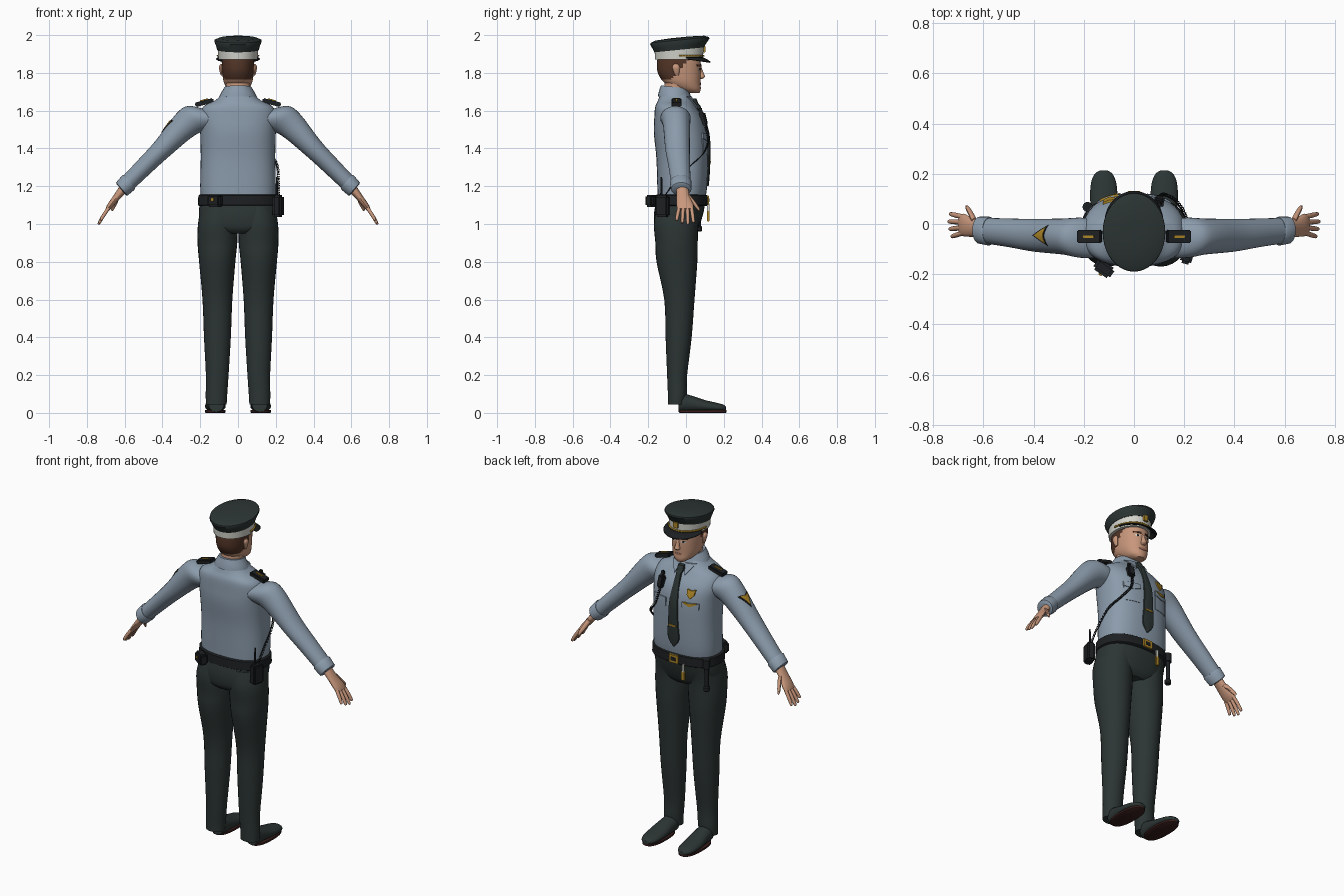
import bpy, bmesh, math
from mathutils import Vector as V, Matrix, Euler
from mathutils.bvhtree import BVHTree

if "Cube" in bpy.data.objects:
    bpy.data.objects.remove(bpy.data.objects["Cube"])

def colour(name, *rgb):
    m = bpy.data.materials.new(name)
    m.use_nodes = True
    m.diffuse_color = (*rgb, 1)
    m.node_tree.nodes["Principled BSDF"].inputs["Base Color"].default_value = (*rgb, 1)
    return m

SHIRT = colour("shirt blue grey", .26, .33, .41)
CLOTH = colour("dark green cloth", .025, .036, .034)
SKIN = colour("skin", .58, .31, .2)
HAIR = colour("brown hair", .085, .035, .02)
WHITE = colour("white band", .65, .65, .6)
GOLD = colour("gold", .42, .24, .02)
BLACK = colour("black leather", .012, .014, .016)
SOLE = colour("sole", .04, .013, .012)
LIP = colour("lips", .4, .17, .12)
X, Y, Z = V((1, 0, 0)), V((0, 1, 0)), V((0, 0, 1))

def finish(name, bm, *mats, angle=40):
    bmesh.ops.recalc_face_normals(bm, faces=bm.faces)
    me = bpy.data.meshes.new(name)
    bm.to_mesh(me)
    bm.free()
    for m in mats:
        me.materials.append(m)
    for p in me.polygons:
        p.use_smooth = True
    me.set_sharp_from_angle(angle=math.radians(angle))
    ob = bpy.data.objects.new(name, me)
    bpy.context.collection.objects.link(ob)
    return ob

def smooth_path(secs, sub):
    """Catmull-Rom interpolation of section tuples."""
    s = [V(p) for p in secs]
    s = [s[0]] + s + [s[-1]]
    out = []
    for a, b, c, d in zip(s, s[1:], s[2:], s[3:]):
        for k in range(sub):
            t = k / sub
            out.append(b + (c - a) * t / 2 + (a - b * 2.5 + c * 2 - d / 2) * t * t
                       + (b * 1.5 - c * 1.5 + (d - a) / 2) * t ** 3)
    return out + [s[-1]]

def loft(name, mat, secs, u=X, v=Y, n=24, sub=4, e=2, slope=0):
    """Skin rings given as (x, y, z, radius along u, radius along v)."""
    bm = bmesh.new()
    rings = []
    for x, y, z, ra, rb in smooth_path(secs, sub):
        ring = []
        for i in range(n):
            c, s = math.cos(i * math.tau / n), math.sin(i * math.tau / n)
            off = (u * ra * math.copysign(abs(c) ** (2 / e), c)
                   + v * rb * math.copysign(abs(s) ** (2 / e), s))
            ring.append(bm.verts.new(V((x, y, z + slope * off.y)) + off))
        rings.append(ring)
    for a, b in zip(rings, rings[1:]):
        for i in range(n):
            j = (i + 1) % n
            bm.faces.new((a[i], a[j], b[j], b[i]))
    bm.faces.new(rings[0])
    bm.faces.new(rings[-1])
    return finish(name, bm, mat)

def box(name, mat, pos, size, rot=(0, 0, 0)):
    bm = bmesh.new()
    bmesh.ops.create_cube(bm, size=1, matrix=Matrix.LocRotScale(V(pos), Euler(rot), V(size)))
    bmesh.ops.bevel(bm, geom=bm.edges[:], offset=min(size) * .2, segments=2, affect='EDGES')
    return finish(name, bm, mat)

def plate(name, mat, target, pos, outline, u=-X, v=Z, lift=.004):
    """Thin plate draped on a surface; outline is in u, v around pos."""
    src = bmesh.new()
    src.from_mesh(target.data)
    tree = BVHTree.FromBMesh(src)
    src.free()
    nrm = u.cross(v)
    pts = []
    for a, b in zip(outline, outline[1:] + outline[:1]):
        pts += [V(a).lerp(V(b), k / 4) for k in range(4)]
    bm = bmesh.new()
    def drop(p, h):
        start = V(pos) + u * p.x + v * p.y + nrm * .3
        hit = tree.ray_cast(start, -nrm)[0]
        return bm.verts.new((hit if hit else start - nrm * .3) + nrm * h)
    rings = [[drop(p * f, lift) for p in pts] for f in (.33, .67, 1)]
    rings.append([drop(p, -.003) for p in pts])
    mid, n = drop(V((0, 0)), lift), len(pts)
    for i in range(n):
        j = (i + 1) % n
        bm.faces.new((mid, rings[0][i], rings[0][j]))
        for a, b in zip(rings, rings[1:]):
            bm.faces.new((a[i], a[j], b[j], b[i]))
    return finish(name, bm, mat)

def rect(w, h):
    return [(-w, -h), (w, -h), (w, h), (-w, h)]

def oval(w, h):
    return [(w * math.cos(k * math.pi / 4), h * math.sin(k * math.pi / 4)) for k in range(8)]

def tube(name, mat, pts, r):
    cu = bpy.data.curves.new(name, 'CURVE')
    cu.dimensions, cu.bevel_depth, cu.bevel_resolution = '3D', r, 1
    sp = cu.splines.new('POLY')
    sp.points.add(len(pts) - 1)
    for p, q in zip(sp.points, pts):
        p.co = (*q, 1)
    cu.materials.append(mat)
    bpy.context.collection.objects.link(bpy.data.objects.new(name, cu))

# Torso, collar and pelvis
torso = loft("shirt_torso", SHIRT, [
    (0, -.025, 1.12, .195, .125), (0, -.02, 1.2, .2, .132), (0, -.02, 1.35, .197, .137),
    (0, -.028, 1.48, .2, .142), (0, -.038, 1.56, .205, .13), (0, -.055, 1.62, .185, .108),
    (0, -.058, 1.655, .12, .09), (0, -.06, 1.69, .08, .075)], n=48, e=2.5)
loft("collar", SHIRT, [(0, -.057, 1.665, .103, .092), (0, -.06, 1.69, .092, .084),
                       (0, -.06, 1.725, .071, .073)], slope=-.12)
loft("trouser_hips", CLOTH, [(0, -.05, .95, .12, .09), (0, -.05, .98, .19, .115),
                             (0, -.04, 1.05, .207, .13), (0, -.025, 1.13, .2, .13)], n=40, e=2.4)
loft("belt", BLACK, [(0, -.025, z, r, r - .072) for z, r in
                     ((1.095, .205), (1.1, .212), (1.15, .21), (1.155, .203))], n=48, sub=1, e=2.4)

# Limbs, repeated on both sides
ARM = [(.13, -.06, 1.555, .07, .075), (.21, -.055, 1.56, .085, .08), (.28, -.05, 1.525, .075, .072),
       (.4, -.045, 1.4, .055, .065), (.5, -.035, 1.3, .048, .057), (.61, -.025, 1.19, .043, .05)]
LEG = [(.1, -.035, 1.09, .095, .12), (.107, -.052, 1, .105, .118), (.109, -.05, .9, .105, .112),
       (.11, -.048, .8, .096, .108), (.109, -.035, .6, .079, .08), (.109, -.039, .4, .071, .069),
       (.11, -.047, .2, .06, .053), (.114, -.046, .1, .057, .05), (.115, -.05, .045, .055, .045)]
PALM = [(.6, -.02, 1.195, .032, .026), (.64, -.015, 1.145, .036, .019),
        (.675, -.005, 1.1, .045, .016), (.692, -.003, 1.077, .041, .011)]
SHOE = [(.115, -.04, .04, .04, .035), (.115, -.02, .052, .047, .05), (.117, .03, .047, .05, .044),
        (.12, .1, .036, .055, .032), (.121, .165, .029, .05, .024), (.121, .2, .025, .035, .018),
        (.121, .213, .022, .016, .01)]
arms = {}
for side, s in (("left", 1), ("right", -1)):
    def flip(secs):
        return [(s * p[0], *p[1:]) for p in secs]
    across = V((s * .65, 0, .76))
    arms[s] = loft(side + "_sleeve", SHIRT, flip(ARM), across, Y, n=28)
    loft(side + "_cuff", SHIRT, flip([(.575, -.028, 1.225, .046, .055), (.58, -.028, 1.22, .05, .058),
         (.615, -.025, 1.185, .046, .054), (.618, -.025, 1.182, .04, .048)]), across, Y, sub=1)
    loft(side + "_palm", SKIN, flip(PALM), Y, V((s * .81, 0, .58)), n=16)
    for i, size in enumerate((.8, 1, 1.08, .95)):
        y = -.035 + .021 * i
        loft(f"{side}_finger_{i + 1}", SKIN, flip([
            (.68, y, 1.093, .01, .01), (.69 + .022 * size, y * 1.25, 1.08 - .035 * size, .01, .01),
            (.69 + .042 * size, y * 1.4, 1.08 - .07 * size, .008, .008),
            (.69 + .045 * size, y * 1.42, 1.08 - .076 * size, .004, .004)]),
            Y, V((s * .85, 0, .5)), n=10)
    loft(side + "_thumb", SKIN, flip([(.635, .01, 1.15, .014, .014), (.65, .04, 1.115, .012, .013),
         (.663, .062, 1.085, .01, .01), (.668, .07, 1.07, .004, .005)]), Y, V((s * .8, 0, .6)), n=10)
    loft(side + "_trouser_leg", CLOTH, flip(LEG), n=28)
    loft(side + "_shoe", CLOTH, flip(SHOE), X, Z, n=20)
    loft(side + "_sole", SOLE, [(s * .12, .088, 0, .05, .122), (s * .12, .088, .003, .054, .126),
                                (s * .12, .088, .014, .054, .126)], n=28, sub=1, e=2.4)
    # Shoulder strap with rank bar
    box(side + "_shoulder_strap", BLACK, (s * .178, -.05, 1.643), (.1, .052, .024), (0, s * .26, 0))
    box(side + "_rank_bar", GOLD, (s * .18, -.05, 1.656), (.045, .01, .008), (0, s * .26, 0))
    # Chest pocket, flap and collar point
    plate(side + "_pocket", SHIRT, torso, (s * .1, 0, 1.42), rect(.045, .055), lift=.003)
    plate(side + "_pocket_flap", SHIRT, torso, (s * .1, 0, 1.465),
          [(-.048, -.012), (0, -.025), (.048, -.012), (.048, .016), (-.048, .016)], lift=.007)
    plate(side + "_collar_point", SHIRT, torso, (s * .045, 0, 1.65),
          [(-.03, .025), (s * .012, -.035), (.03, .025)], lift=.009)
    # Ear
    loft(side + "_ear", SKIN, flip([(.083, -.048, 1.785, .006, .008), (.087, -.05, 1.8, .008, .014),
         (.09, -.053, 1.83, .011, .02), (.088, -.053, 1.847, .005, .01)]), n=12)

# Head: hair is the upper back of the skull
loft("neck", SKIN, [(0, -.055, 1.65, .07, .065), (0, -.055, 1.71, .064, .062),
                    (0, -.045, 1.77, .068, .065)])
head = loft("head", SKIN, [
    (0, .045, 1.693, .026, .026), (0, .012, 1.713, .055, .066), (0, -.02, 1.75, .075, .097),
    (0, -.035, 1.8, .083, .114), (0, -.038, 1.85, .086, .116), (0, -.038, 1.89, .085, .11)],
    n=40, sub=6, e=2.2)
head.data.materials.append(HAIR)
for p in head.data.polygons:
    if p.center.z > 1.762 and p.center.y < -.05 + (p.center.z - 1.8) * .9:
        p.material_index = 1
loft("nose", SKIN, [(0, .07, 1.835, .008, .01), (0, .08, 1.795, .012, .015),
                    (0, .082, 1.778, .017, .018), (0, .073, 1.767, .01, .01)], n=12)
plate("mouth", LIP, head, (0, 0, 1.742), oval(.026, .007), lift=.002)
for side, s in (("left", 1), ("right", -1)):
    plate(side + "_eye", WHITE, head, (s * .033, 0, 1.82), oval(.014, .007), lift=.001)
    plate(side + "_iris", BLACK, head, (s * .033, 0, 1.82), oval(.006, .006), lift=.002)
    plate(side + "_eyebrow", HAIR, head, (s * .034, 0, 1.839), rect(.02, .005), lift=.004)

# Peaked cap
loft("cap_band", WHITE, [(0, -.037, 1.872, .104, .127), (0, -.037, 1.935, .108, .13)], n=40, sub=1)
loft("cap_crown", CLOTH, [
    (0, -.036, 1.922, .11, .131), (0, -.035, 1.942, .116, .142), (0, -.033, 1.966, .125, .157),
    (0, -.033, 1.974, .124, .155), (0, -.033, 1.984, .1, .13), (0, -.033, 1.988, .04, .05)],
    n=40, sub=1, slope=.1)
bm = bmesh.new()
rows = []
for k in range(25):
    c, s = math.cos(k * math.pi / 24), math.sin(k * math.pi / 24)
    rows.append([bm.verts.new(p) for p in ((.1 * c, .085 * s, 1.885),
                (.112 * c, .01 + .105 * s, 1.88 - .01 * s), (.117 * c, .01 + .121 * s, 1.874 - .016 * s))])
for a, b in zip(rows, rows[1:]):
    for i in range(2):
        bm.faces.new((a[i], a[i + 1], b[i + 1], b[i]))
visor = finish("cap_visor", bm, BLACK)
visor.modifiers.new("thickness", 'SOLIDIFY').thickness = .006
tube("cap_strap", GOLD, [(.108 * math.cos(k * math.pi / 24), -.037 + .13 * math.sin(k * math.pi / 24), 1.89)
                         for k in range(25)], .005)
box("cap_badge", GOLD, (0, .098, 1.925), (.03, .012, .036))

# Tie and clip
loft("tie", CLOTH, [(0, .038, 1.665, .02, .016), (0, .052, 1.635, .021, .016), (0, .07, 1.612, .016, .012),
     (0, .116, 1.48, .028, .008), (0, .122, 1.35, .034, .007), (0, .118, 1.25, .038, .007),
     (0, .115, 1.2, .004, .005)], n=12, e=3)
box("tie_clip", GOLD, (0, .128, 1.33), (.05, .008, .01))

# Badge, wings pin and sleeve patch
plate("chest_badge", GOLD, torso, (-.1, 0, 1.535),
      [(0, -.03), (.02, -.008), (.024, .022), (0, .016), (-.024, .022), (-.02, -.008)], lift=.009)
plate("wings_pin", GOLD, torso, (-.1, 0, 1.472),
      [(0, -.012), (.036, .004), (.036, .011), (0, .007), (-.036, .011), (-.036, .004)], lift=.0095)
PATCH = [(0, -.05), (.038, .03), (0, .018), (-.038, .03)]
for name, mat, f, h in (("patch_border", BLACK, 1.1, .003), ("sleeve_patch", GOLD, .85, .005)):
    plate(name, mat, arms[-1], (-.345, -.045, 1.5), [(a * f, b * f) for a, b in PATCH],
          V((0, -1, 0)), V((.72, 0, .69)), h)

# Belt gear
box("buckle", GOLD, (0, .116, 1.125), (.06, .012, .05))
box("buckle_inset", BLACK, (0, .121, 1.125), (.032, .006, .022))
box("key_clip", WHITE, (-.065, .118, 1.085), (.012, .012, .05))
box("keys", GOLD, (-.065, .118, 1.04), (.024, .012, .055))
loft("baton", BLACK, [(-.185, .068, z, r, r) for z, r in
     ((.96, .013), (.965, .018), (.985, .018), (.99, .012), (1.1, .012), (1.1, .02), (1.15, .02))], n=16, sub=1)
box("back_pouch", BLACK, (-.12, -.178, 1.122), (.08, .05, .065), (0, 0, -.6))
box("pouch_stud", GOLD, (-.134, -.2, 1.13), (.014, .012, .014), (0, 0, -.6))
box("radio", BLACK, (.213, -.125, 1.095), (.046, .07, .115), (0, 0, -.3))
loft("radio_antenna", BLACK, [(.205, -.13, 1.14, .007, .007), (.205, -.13, 1.25, .004, .004)], n=8)
box("microphone", BLACK, (.1, .09, 1.555), (.04, .034, .07), (.25, 0, -.2))
box("microphone_clip", BLACK, (.1, .078, 1.6), (.02, .018, .03), (.3, 0, 0))

# Coiled cord from microphone to radio
cord = smooth_path([(.1, .105, 1.52), (.12, .118, 1.44), (.17, .09, 1.37), (.208, .025, 1.31),
                    (.214, -.06, 1.22), (.214, -.12, 1.14)], 60)
tube("coiled_cord", BLACK, [p + V((math.cos(i * .8), math.sin(i * .8), math.sin(i * .8))) * .006
                            for i, p in enumerate(cord)], .0022)
